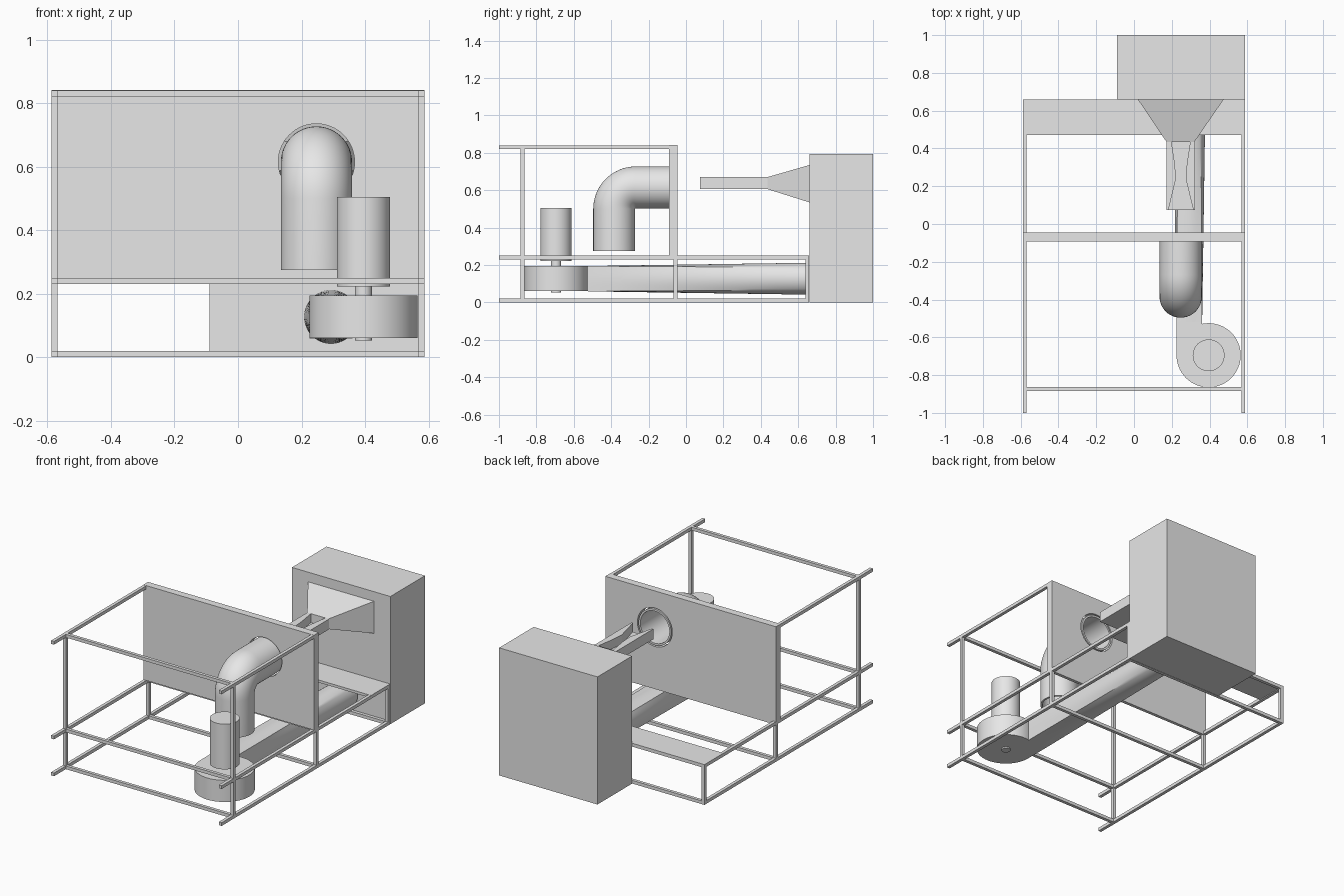
import bpy, bmesh
from math import sin, cos, pi, radians
from mathutils import Vector

if "Cube" in bpy.data.objects:
    bpy.data.objects.remove(bpy.data.objects["Cube"])

grey = bpy.data.materials.new("plain grey")
grey.use_nodes = True
grey.diffuse_color = (0.8, 0.8, 0.8, 1)
for node in grey.node_tree.nodes:
    if node.type == 'BSDF_PRINCIPLED':
        node.inputs["Base Color"].default_value = (0.8, 0.8, 0.8, 1)


def finish(name, bm, smooth=False):
    bmesh.ops.recalc_face_normals(bm, faces=bm.faces)
    mesh = bpy.data.meshes.new(name)
    bm.to_mesh(mesh)
    bm.free()
    mesh.materials.append(grey)
    if smooth:
        for p in mesh.polygons:
            p.use_smooth = True
        mesh.set_sharp_from_angle(angle=radians(30))
    ob = bpy.data.objects.new(name, mesh)
    bpy.context.scene.collection.objects.link(ob)
    return ob


def add_box(bm, x, y, z):
    """Box from three (low, high) ranges."""
    verts = bmesh.ops.create_cube(bm, size=1)["verts"]
    for v in verts:
        v.co = [lo + (c + 0.5) * (hi - lo) for c, (lo, hi) in zip(v.co, (x, y, z))]


def box(name, x, y, z):
    bm = bmesh.new()
    add_box(bm, x, y, z)
    return finish(name, bm)


def loft(name, rings, closed=False, smooth=True):
    """Skin over rings of points; closed joins the last ring to the first."""
    bm = bmesh.new()
    vr = [[bm.verts.new(p) for p in r] for r in rings]
    n = len(vr[0])
    pairs = list(zip(vr, vr[1:])) + ([(vr[-1], vr[0])] if closed else [])
    for a, b in pairs:
        for i in range(n):
            j = (i + 1) % n
            bm.faces.new((a[i], a[j], b[j], b[i]))
    if not closed:
        bm.faces.new(vr[0])
        bm.faces.new(vr[-1])
    return finish(name, bm, smooth)


def prism(name, outline, z0, z1, smooth=False):
    return loft(name, [[(x, y, z) for x, y in outline] for z in (z0, z1)], smooth=smooth)


def disc(cx, cy, r, start=0, sweep=2 * pi, n=64):
    return [(cx + r * cos(start + sweep * i / n), cy + r * sin(start + sweep * i / n))
            for i in range(n)]


# Frame: long rails, cross bars and posts of one square section
W, T = 0.588, 0.02
LOW, MID, TOP = (0, T), (0.23, 0.25), (0.82, 0.84)
FRONT, CENTRE, REAR = (-0.884, -0.864), (-0.066, -0.046), (0.638, 0.658)
SIDES = ((-W, T - W), (W - T, W))

bm = bmesh.new()
for x in SIDES:
    for z, end in ((LOW, REAR[1]), (MID, REAR[1]), (TOP, CENTRE[1])):
        add_box(bm, x, (-1, end), z)
finish("side_rails", bm)

bm = bmesh.new()
for y, levels in ((FRONT, (LOW, MID, TOP)), (CENTRE, (LOW, MID)), (REAR, (LOW, MID))):
    for z in levels:
        add_box(bm, (T - W, W - T), y, z)
finish("cross_bars", bm)

bm = bmesh.new()
for x in SIDES:
    for y in (FRONT, CENTRE, REAR):
        add_box(bm, x, y, (LOW[1], MID[0]))
    add_box(bm, x, FRONT, (MID[1], TOP[0]))
finish("posts", bm)

box("rear_shelf", (-W, W), (0.47, 0.658), (0.235, 0.251))

# Wall panel with a round hole for the elbow pipe
PX, PY, PZ, R = 0.247, -0.384, 0.615, 0.112
panel = box("wall_panel", (-W, W), (-0.092, -0.046), (0.25, 0.841))
cutter = loft("panel_hole_cutter",
              [[(x, y, z) for x, z in disc(PX, PZ, R + 0.008)] for y in (-0.2, 0.1)])
cutter.hide_render = True
cutter.hide_viewport = True
cutter.display_type = 'WIRE'
cut = panel.modifiers.new("hole", 'BOOLEAN')
cut.operation = 'DIFFERENCE'
cut.solver = 'EXACT'
cut.object = cutter

# Hollow elbow pipe: straight up, a tight bend, then back through the panel
BEND = 0.115
path = [(PY, 0.275, 0)]
for i in range(17):
    a = pi / 2 * i / 16
    path.append((PY + BEND - BEND * cos(a), PZ - BEND + BEND * sin(a), a))
path.append((-0.046, PZ, pi / 2))


def pipe_ring(y, z, a, r):
    return [(PX + u, y - v * cos(a), z + v * sin(a)) for u, v in disc(0, 0, r, n=48)]


loft("elbow_pipe", [pipe_ring(*p, R) for p in path]
     + [pipe_ring(*p, R - 0.012) for p in reversed(path)], closed=True)

# Blower: round casing with a straight outlet on one side, shaft and motor
BX, BY, BR = 0.395, -0.695, 0.17
prism("blower_casing", disc(BX, BY, BR), 0.06, 0.195, True)
box("blower_outlet", (BX - BR, 0.361), (BY, -0.52), (0.06, 0.195))
prism("motor_shaft", disc(BX, BY, 0.027, n=32), 0.052, 0.23, True)
prism("motor", disc(BX, BY, 0.084), 0.223, 0.505, True)

# Long duct changing from square to round
N = 64
rings = []
for k in range(9):
    t = k / 8
    ring = []
    for i in range(N):
        a = 2 * pi * (i + 0.5 * N / 4) / N
        c, s = cos(a), sin(a)
        q = 0.0677 / max(abs(c), abs(s))
        r = q + (0.085 - q) * t
        ring.append((0.293 + c * r, -0.525 + 1.163 * t, 0.127 + s * r))
    rings.append(ring)
loft("long_duct", rings)

# Rear cabinet with a tapering hood
box("cabinet", (-0.09, W), (0.66, 1.0), (0, 0.795))


def rect(y, x0, x1, z0, z1):
    return [(x0, y, z0), (x1, y, z0), (x1, y, z1), (x0, y, z1)]


loft("hood", [rect(0.66, 0.02, 0.475, 0.535, 0.735),
              rect(0.435, 0.172, 0.32, 0.606, 0.67)], smooth=False)

# Open trough with side walls pinching to a throat
XC, HALF = 0.248, 0.075
box("trough_floor", (XC - HALF, XC + HALF), (0.075, 0.436), (0.606, 0.614))
for side, label in ((-1, "right"), (1, "left")):
    inner = [(0.436, 0.05), (0.32, 0.032), (0.24, 0.026), (0.09, 0.062), (0.075, 0.066)]
    outline = [(XC + side * HALF, 0.075), (XC + side * HALF, 0.436)]
    outline += [(XC + side * w, y) for y, w in inner]
    prism("trough_wall_" + label, outline, 0.606, 0.67)
